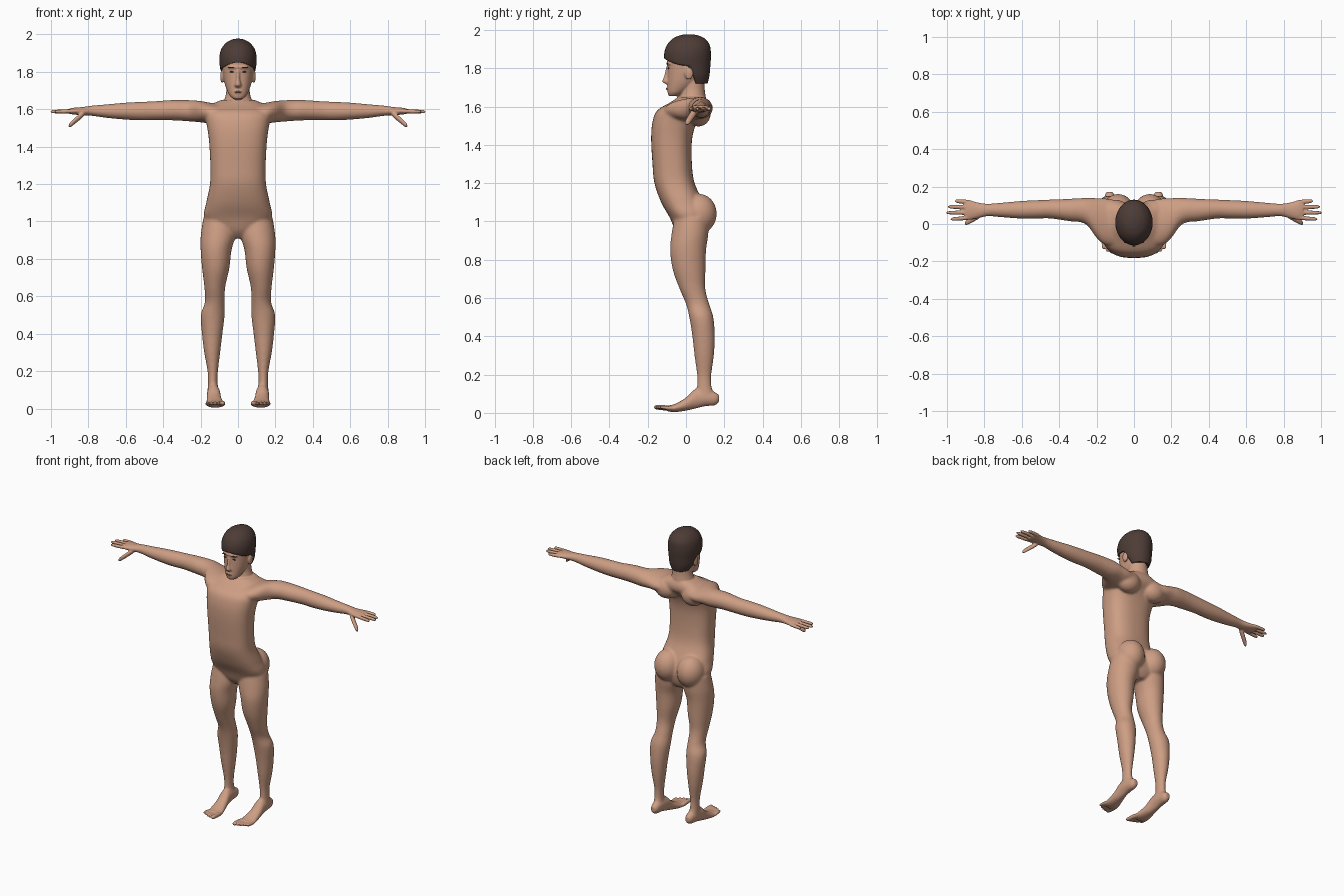
import bpy, bmesh, math
from mathutils import Vector

cube = bpy.data.objects.get("Cube")
if cube:
    bpy.data.objects.remove(cube, do_unlink=True)


def material(name, colour):
    mat = bpy.data.materials.new(name)
    mat.use_nodes = True
    mat.diffuse_color = (*colour, 1)
    mat.node_tree.nodes["Principled BSDF"].inputs["Base Color"].default_value = (*colour, 1)
    return mat


skin = material("skin", (.61, .34, .23))
hair_brown = material("hair brown", (.075, .045, .037))
lip_tone = material("lip tone", (.42, .2, .14))

AXES = {"x": (0, 1, 2), "y": (1, 0, 2), "z": (2, 0, 1)}


def blend(a, b, c, d, t):
    return .5 * (2 * b + (c - a) * t + (2 * a - 5 * b + 4 * c - d) * t * t
                 + (3 * b - a - 3 * c + d) * t ** 3)


def loft(name, axis, rows, mat=skin, side=1, power=2, sides=40, steps=5):
    """Smooth skin over rings of (position, centre u, centre v, radius u, radius v)."""
    fine = []
    last = len(rows) - 1
    for i in range(last):
        near = [rows[min(max(k, 0), last)] for k in range(i - 1, i + 3)]
        for s in range(steps):
            fine.append([blend(*values, s / steps) for values in zip(*near)])
    fine.append(rows[-1])
    bm = bmesh.new()
    rings = []
    for t, u, v, ru, rv in fine:
        ring = []
        for k in range(sides):
            angle = math.tau * k / sides
            c, s = math.cos(angle), math.sin(angle)
            co = Vector()
            for index, value in zip(AXES[axis], (
                    t, u + ru * math.copysign(abs(c) ** (2 / power), c),
                    v + rv * math.copysign(abs(s) ** (2 / power), s))):
                co[index] = value
            co.x *= side
            ring.append(bm.verts.new(co))
        rings.append(ring)
    for low, high in zip(rings, rings[1:]):
        for k in range(sides):
            n = (k + 1) % sides
            bm.faces.new((low[k], low[n], high[n], high[k]))
    bm.faces.new(rings[0])
    bm.faces.new(rings[-1])
    return finish(name, bm, mat)


def finish(name, bm, mat):
    bmesh.ops.recalc_face_normals(bm, faces=bm.faces)
    for face in bm.faces:
        face.smooth = True
    mesh = bpy.data.meshes.new(name)
    bm.to_mesh(mesh)
    bm.free()
    mesh.materials.append(mat)
    obj = bpy.data.objects.new(name, mesh)
    bpy.context.collection.objects.link(obj)
    return obj


def ball(name, centre, radii, mat=skin):
    bm = bmesh.new()
    bmesh.ops.create_uvsphere(bm, u_segments=28, v_segments=18, radius=1)
    for v in bm.verts:
        v.co = Vector(a * b for a, b in zip(v.co, radii)) + Vector(centre)
    return finish(name, bm, mat)


def digit(name, axis, base, tip, radius, side):
    base, tip = Vector(base), Vector(tip)
    rows = []
    for t, scale in ((0, .8), (.15, 1), (.5, 1), (.88, .85), (1, .35)):
        p = base.lerp(tip, t)
        t_axis, u, v = (p[k] for k in AXES[axis])
        rows.append((t_axis, u, v, radius * scale, radius * scale))
    return loft(name, axis, rows, side=side, sides=16)


# Torso and neck
parts = [
    loft("torso", "z", [
        (.91, 0, .03, .04, .05), (.95, 0, .025, .11, .08), (1.02, 0, .015, .18, .1),
        (1.1, 0, -.02, .17, .11), (1.2, 0, -.06, .15, .105), (1.3, 0, -.072, .148, .103),
        (1.43, 0, -.075, .155, .107), (1.52, 0, -.058, .168, .117),
        (1.58, 0, -.02, .18, .13), (1.62, 0, .015, .15, .1), (1.65, 0, .03, .09, .07)],
        power=2.5),
    loft("neck", "z", [
        (1.58, 0, .03, .09, .08), (1.65, 0, .035, .073, .068),
        (1.7, 0, .037, .062, .06), (1.8, 0, .035, .06, .06)]),
    # Head, nose, brow and chin
    loft("head", "z", [
        (1.655, 0, -.065, .025, .025), (1.675, 0, -.05, .046, .046),
        (1.72, 0, -.02, .066, .077), (1.77, 0, 0, .078, .096), (1.82, 0, .01, .084, .106),
        (1.88, 0, .01, .088, .11), (1.93, 0, .01, .075, .09), (1.955, 0, .01, .04, .05)],
        power=2.2),
    loft("nose", "z", [
        (1.717, 0, -.09, .015, .014), (1.73, 0, -.098, .018, .026),
        (1.76, 0, -.095, .011, .019), (1.81, 0, -.09, .01, .013)], sides=20),
    ball("brow", (0, -.083, 1.825), (.055, .02, .012)),
    ball("mouth", (0, -.083, 1.693), (.026, .02, .014)),
]

for side, label in ((1, "left"), (-1, "right")):
    # Shoulder, arm and palm
    parts.append(loft(label + "_arm", "x", [
        (.06, 0, 1.575, .12, .045), (.15, .012, 1.58, .125, .055),
        (.2, .032, 1.587, .107, .057), (.26, .07, 1.592, .07, .057),
        (.35, .075, 1.595, .059, .054), (.45, .08, 1.592, .05, .05),
        (.52, .078, 1.59, .049, .049), (.6, .076, 1.59, .047, .045),
        (.7, .075, 1.59, .039, .036), (.78, .075, 1.592, .033, .027),
        (.83, .073, 1.59, .041, .022), (.88, .074, 1.59, .052, .018),
        (.905, .075, 1.589, .048, .013)], side=side))
    # Fingers and thumb
    for n, (y, tip_y, tip_x) in enumerate((
            (.117, .123, .957), (.09, .092, .995), (.062, .06, 1.004), (.034, .026, .98))):
        parts.append(digit(f"{label}_finger_{n + 1}", "x", (.87, y, 1.59),
                           (tip_x, tip_y, 1.587), .011, side))
    parts.append(digit(label + "_thumb", "x", (.82, .05, 1.582), (.905, .002, 1.51), .017, side))
    # Buttock and shoulder blade
    parts.append(ball(label + "_buttock", (side * .085, .065, 1.04), (.088, .096, .105)))
    parts.append(ball(label + "_shoulder_blade", (side * .1, .065, 1.565), (.08, .065, .07)))
    # Leg
    parts.append(loft(label + "_leg", "z", [
        (.1, .133, .1, .03, .045), (.14, .135, .096, .026, .038), (.2, .135, .095, .028, .038),
        (.3, .138, .095, .043, .051), (.4, .138, .092, .055, .059),
        (.5, .135, .08, .064, .063), (.57, .124, .06, .053, .061),
        (.65, .124, .033, .056, .068), (.75, .119, .016, .073, .086),
        (.85, .117, .011, .083, .094), (.93, .105, .02, .094, .096),
        (1.02, .1, .03, .085, .09)], side=side))
    # Foot and toes
    parts.append(loft(label + "_foot", "y", [
        (.172, .13, .075, .015, .018), (.15, .13, .075, .027, .035), (.1, .131, .08, .033, .045),
        (.05, .13, .075, .035, .052), (0, .127, .046, .04, .034),
        (-.06, .122, .025, .049, .021), (-.1, .12, .024, .05, .014)], side=side))
    for n in range(5):
        x = .083 + n * .0205
        parts.append(digit(f"{label}_toe_{n + 1}", "y", (x, -.075, .024),
                           (x - .002, -.167 + n * n * .002, .03),
                           .014 if n == 0 else .0095, side))
    # Ear
    parts.append(ball(label + "_ear", (side * .084, .015, 1.775), (.011, .023, .035)))

# Fuse every skin part into one continuous body
bpy.ops.object.select_all(action="DESELECT")
for obj in parts:
    obj.select_set(True)
body = parts[0]
bpy.context.view_layer.objects.active = body
bpy.ops.object.join()
body.name = "body"
remesh = body.modifiers.new("fuse", "REMESH")
remesh.mode = "VOXEL"
remesh.voxel_size = .005
remesh.use_smooth_shade = True
bpy.ops.object.modifier_apply(modifier=remesh.name)

# Soften the trunk joints strongly, the details lightly
trunk = body.vertex_groups.new(name="trunk")
trunk.add([v.index for v in body.data.vertices
           if abs(v.co.x) < .32 and .1 < v.co.z < 1.65], 1, "REPLACE")
for group, rounds in (("trunk", 30), ("", 3)):
    soften = body.modifiers.new("soften", "SMOOTH")
    soften.iterations = rounds
    soften.factor = .5
    soften.vertex_group = group
    bpy.ops.object.modifier_apply(modifier=soften.name)
for face in body.data.polygons:
    face.use_smooth = True

# Hair: a cap whose lower edge is high over the face and low at the nape
hair = loft("hair", "z", [
    (1.715, 0, .05, .058, .062), (1.76, 0, .034, .082, .088), (1.81, 0, .012, .094, .115),
    (1.87, 0, .008, .1, .122), (1.92, 0, .012, .09, .112), (1.955, 0, .015, .064, .083),
    (1.972, 0, .015, .033, .045), (1.977, 0, .015, .01, .015)], hair_brown, steps=8)
for v in hair.data.vertices:
    nape = min(max((v.co.y - .015) / .035, 0), 1)
    temple = min(abs(v.co.x) / .09, 1)
    edge = (1.85 - .035 * temple ** 2) * (1 - nape) + 1.72 * nape
    v.co.z = max(v.co.z, edge)

# Eyes, eyebrows and lips
for side, label in ((1, "left"), (-1, "right")):
    ball(label + "_eye", (side * .034, -.091, 1.8), (.012, .005, .0035), hair_brown)
    ball(label + "_eyebrow", (side * .036, -.098, 1.824), (.018, .005, .003), hair_brown)
ball("lips", (0, -.1, 1.692), (.02, .005, .005), lip_tone)
